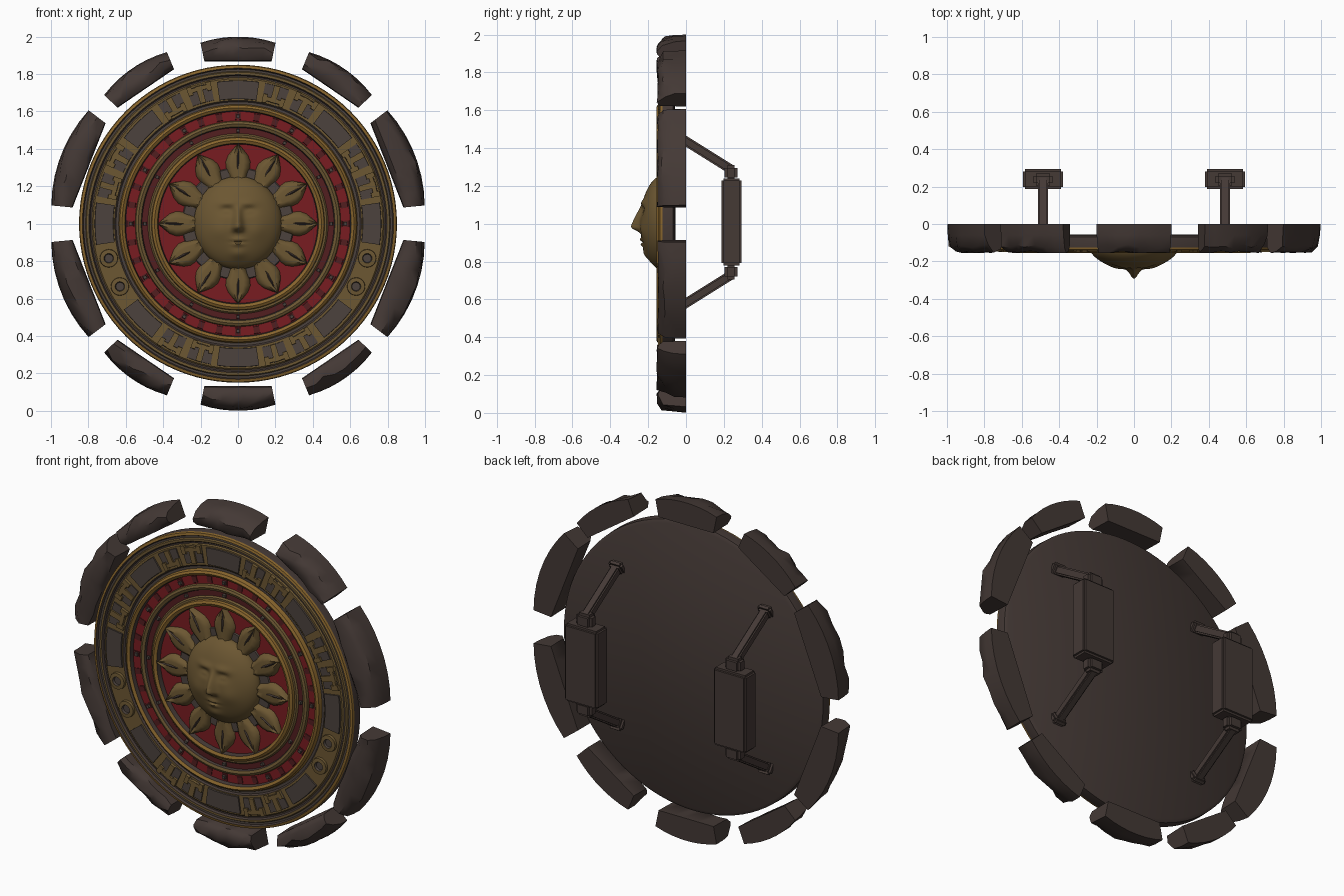
import bpy, bmesh, random
from math import sin, cos, pi, radians, exp
from mathutils import Matrix, Vector

random.seed(4)
cube = bpy.data.objects.get("Cube")
if cube:
    bpy.data.objects.remove(cube)

# Colours
NAMES = ["dark_brown", "slate_brown", "olive", "gold", "red", "dark_red"]
RGB = [(.058, .041, .036), (.072, .055, .047), (.150, .095, .032),
       (.245, .130, .026), (.190, .012, .015), (.085, .013, .014)]
BROWN, SLATE, OLIVE, GOLD, RED, DARK_RED = range(len(NAMES))
MATS = []
for name, rgb in zip(NAMES, RGB):
    m = bpy.data.materials.new(name)
    m.use_nodes = True
    m.diffuse_color = (*rgb, 1)
    bsdf = m.node_tree.nodes["Principled BSDF"]
    bsdf.inputs["Base Color"].default_value = (*rgb, 1)
    bsdf.inputs["Roughness"].default_value = .8
    MATS.append(m)


def polar(r, a, y):
    """Point on the shield: radius, angle in degrees from +x, depth."""
    return Vector((r * cos(radians(a)), y, 1 + r * sin(radians(a))))


def skin(bm, rings, wrap_ring=True, wrap_all=False, mats=None, mat=0):
    """Join equal rings of points with quads."""
    rows = [[bm.verts.new(p) for p in ring] for ring in rings]
    n = len(rows[0])
    for i in range(len(rows) - (not wrap_all)):
        a, b = rows[i], rows[(i + 1) % len(rows)]
        for j in range(n - (not wrap_ring)):
            k = (j + 1) % n
            f = bm.faces.new((a[j], a[k], b[k], b[j]))
            f.material_index = mats[j] if mats else mat


def finish(name, bm, angle=40):
    """Close the mesh, shade it and add it to the scene."""
    bmesh.ops.remove_doubles(bm, verts=bm.verts, dist=.0004)
    edges = [e for e in bm.edges if e.is_boundary]
    if edges:
        bmesh.ops.holes_fill(bm, edges=edges, sides=0)
    bmesh.ops.recalc_face_normals(bm, faces=bm.faces)
    for f in bm.faces:
        f.smooth = True
    for e in bm.edges:
        e.smooth = e.calc_face_angle(0) < radians(angle)
    me = bpy.data.meshes.new(name)
    bm.to_mesh(me)
    bm.free()
    for m in MATS:
        me.materials.append(m)
    ob = bpy.data.objects.new(name, me)
    bpy.context.collection.objects.link(ob)
    return ob


def arc_plate(bm, r0, r1, mid, half, front, mat, back=-.12):
    """Raised curved slab on the shield front."""
    steps = max(2, int(half / 1.5))
    rings = []
    for i in range(steps + 1):
        a = mid - half + 2 * half * i / steps
        rings.append([polar(r0, a, back), polar(r1, a, back),
                      polar(r1 - .003, a, front), polar(r0 + .003, a, front)])
    start = len(bm.faces)
    skin(bm, rings, mat=mat)
    for ring in (0, -1):
        f = bm.faces.new([bm.verts.new(p) for p in rings[ring]])
        f.material_index = mat


# Shield body: turned profile of (radius, depth, colour of the band before it)
profile = [(.001, -.055, BROWN), (.83, -.06, BROWN), (.848, -.07, BROWN),
           (.85, -.125, BROWN), (.846, -.137, GOLD), (.832, -.141, GOLD),
           (.826, -.128, BROWN), (.815, -.128, SLATE), (.81, -.137, OLIVE),
           (.797, -.137, OLIVE), (.79, -.126, BROWN), (.782, -.126, BROWN),
           (.775, -.132, OLIVE), (.66, -.132, OLIVE), (.652, -.124, BROWN),
           (.638, -.124, SLATE), (.632, -.146, GOLD), (.62, -.155, GOLD),
           (.605, -.146, GOLD), (.6, -.122, BROWN), (.55, -.122, RED),
           (.546, -.135, OLIVE), (.533, -.141, OLIVE), (.518, -.135, OLIVE),
           (.513, -.122, BROWN), (.482, -.122, DARK_RED), (.474, -.13, OLIVE),
           (.463, -.13, OLIVE), (.46, -.146, GOLD), (.446, -.154, GOLD),
           (.43, -.146, GOLD), (.425, -.118, BROWN), (.3, -.118, RED),
           (.295, -.124, SLATE), (.001, -.124, SLATE)]
bm = bmesh.new()
skin(bm, [[polar(r, a * 3.75, y) for r, y, c in profile] for a in range(96)],
     wrap_ring=False, wrap_all=True, mats=[c for r, y, c in profile[1:]])
finish("shield_disc", bm, 35)

# Frieze: plain slabs, hooked glyphs and round glyphs
bm = bmesh.new()
for a in range(0, 360, 90):
    arc_plate(bm, .665, .768, a, 8.5, -.141, SLATE)
    arc_plate(bm, .67, .765, a + 45, 8, -.141, SLATE)
for a in range(0, 360, 90):
    for offset, inward in ((16, 0), (29, 1), (61, 0), (74, 1)):
        mid = a + offset
        if mid in (344, 331, 196, 209) or (a in (180, 270) and offset in (16, 74)
                                           and abs(sin(radians(mid))) < .4):
            continue
        arc_plate(bm, .67, .768, mid, 5, -.138, SLATE)
        arc_plate(bm, .67, .768, mid, 1.3, -.147, OLIVE)
        bar = .672 if inward else .738
        arc_plate(bm, bar, bar + .028, mid, 4.2, -.147, OLIVE)
        for s in (-1, 1):
            arc_plate(bm, bar - .012, bar + .04, mid + s * 4, 1, -.149, OLIVE)
finish("frieze_glyphs", bm)

bm = bmesh.new()
for a in (-15, 195, -28, 208):
    c = polar(.715, a, 0)
    rings = []
    for i in range(20):
        t = i * pi / 10
        rings.append([c + Vector((r * cos(t), y, r * sin(t))) for r, y in
                      ((.001, -.12), (.05, -.12), (.047, -.147), (.026, -.149),
                       (.022, -.137), (.001, -.137))])
    skin(bm, rings, wrap_ring=False, wrap_all=True,
         mats=[OLIVE, OLIVE, OLIVE, SLATE, SLATE])
finish("round_glyphs", bm)

# Shaded panels and studs on the red bands
bm = bmesh.new()
for i in range(36):
    arc_plate(bm, .555, .597, i * 10, 1.6, -.126, DARK_RED)
    if i % 3 == 0:
        arc_plate(bm, .563, .585, i * 10, .9, -.138, SLATE)
        arc_plate(bm, .488, .508, i * 10, 1, -.136, SLATE)
finish("band_studs", bm)

# Sun petals with a dark centre slit
bm = bmesh.new()
for a in range(0, 360, 30):
    rot = Matrix.Rotation(-radians(a), 3, 'Y')
    place = lambda r, w, y: rot @ Vector((r, y, w)) + Vector((0, 0, 1))
    rows = []
    for r, w in ((.23, .04), (.265, .05), (.3, .064), (.33, .067),
                 (.365, .054), (.4, .026), (.428, 0)):
        rows.append([place(r, w * s, y) for s, y in
                     ((-1, -.116), (-.85, -.14), (-.45, -.153), (0, -.144),
                      (.45, -.153), (.85, -.14), (1, -.116))])
    skin(bm, rows, wrap_ring=False, mat=OLIVE)
    slit = [[place(r, w * s, y) for s, y in ((-1, -.14), (0, -.151), (1, -.14))]
            for r, w in ((.29, 0), (.33, .014), (.36, .012), (.405, 0))]
    skin(bm, slit, wrap_ring=False, mat=BROWN)
finish("sun_petals", bm, 50)

# Sun face: dome with sculpted features


def bump(x, z, cx, cz, sx, sz):
    return exp(-((x - cx) / sx) ** 2 - ((z - cz) / sz) ** 2)


def face_depth(x, z, rho):
    d = .11 * max(0, 1 - rho * rho) ** .58
    if -.055 < z < .1:
        rise = (.1 - z) / .125 if z > -.025 else (z + .055) / .03
        width = .016 + .014 * max(0, (.1 - z) / .15)
        d += .052 * rise * exp(-(x / width) ** 2)
    ax = abs(x)
    d -= .016 * bump(ax, z, .06, .065, .035, .022)
    d += .009 * bump(ax, z, .062, .06, .024, .011)
    d += .010 * bump(ax, z, .055, .105, .05, .018)
    d += .008 * bump(ax, z, .1, -.04, .05, .05)
    d += .013 * bump(x, z, 0, -.09, .032, .008)
    d += .013 * bump(x, z, 0, -.115, .026, .009)
    d -= .008 * bump(x, z, 0, -.102, .04, .005)
    return d + .012 * bump(x, z, 0, -.165, .04, .03)


bm = bmesh.new()
rings = []
for i in range(41):
    rho = max(.001, sin(i / 40 * pi / 2))
    ring = []
    for j in range(72):
        x, z = .235 * rho * cos(j * pi / 36), .248 * rho * sin(j * pi / 36)
        ring.append((x, -.132 - face_depth(x, z, rho), 1.005 + z))
    rings.append(ring)
rings.append([(p[0], -.115, p[2]) for p in rings[-1]])
skin(bm, rings, mat=OLIVE)
finish("sun_face", bm, 60)

# Rough stone blocks around the rim
blocks = [(90, 11.7, .868, .988), (270, 11.7, .868, .988)]
for c, h, r0, r1 in ((55.7, 11.8, .875, .993), (21.4, 15.8, .855, 1.003)):
    blocks += [(c, h, r0, r1), (180 - c, h, r0, r1),
               (180 + c, h, r0, r1), (-c, h, r0, r1)]
for n, (mid, half, r0, r1) in enumerate(blocks):
    bm = bmesh.new()
    rings = []
    for i in range(8):
        t = i / 3.5 - 1
        a, inner = mid + half * t, r0 / cos(radians(half * t))
        outer = r1 + .012 * (1 - t * t)
        j = [random.uniform(-1, 1) for k in range(4)]
        rings.append([polar(inner, a, 0), polar(outer, a, 0),
                      polar(outer - .004 + .004 * j[0], a, -.06),
                      polar(outer - .016 + .012 * j[1], a, -.118 + .012 * j[0]),
                      polar(outer - .055 + .014 * j[2], a, -.15 + .006 * j[1]),
                      polar(inner + .03, a, -.148 + .008 * j[3]),
                      polar(inner + .004, a, -.13 + .01 * j[2])])
    skin(bm, rings, mat=BROWN)
    finish("rim_block_%d" % (n + 1), bm, 45)


# Handles on the back
def beam(bm, p, q, width, depth, bevel):
    """Bevelled bar from p to q, width along x."""
    p, q = Vector(p), Vector(q)
    d = q - p
    z = d.normalized()
    x = Vector((1, 0, 0))
    rot = Matrix((x, z.cross(x), z)).transposed().to_4x4()
    size = Matrix.Diagonal((width, depth, d.length, 1))
    made = bmesh.ops.create_cube(
        bm, size=1, matrix=Matrix.Translation((p + q) / 2) @ rot @ size)
    edges = list({e for v in made["verts"] for e in v.link_edges})
    bmesh.ops.bevel(bm, geom=edges, offset=bevel, segments=2, affect='EDGES')


for side, x in (("left", .487), ("right", -.487)):
    bm = bmesh.new()
    beam(bm, (x, .24, .78), (x, .24, 1.24), .215, .107, .012)
    finish(side + "_grip", bm)
    bm = bmesh.new()
    for s in (-1, 1):
        beam(bm, (x, -.075, 1.008 + s * .475), (x, .245, 1.008 + s * .275), .052, .05, .008)
        beam(bm, (x, .238, 1.008 + s * .22), (x, .238, 1.008 + s * .303), .1, .068, .016)
        beam(bm, (x, -.07, 1.008 + s * .472), (x, -.035, 1.008 + s * .45), .085, .075, .012)
    finish(side + "_grip_arms", bm)
